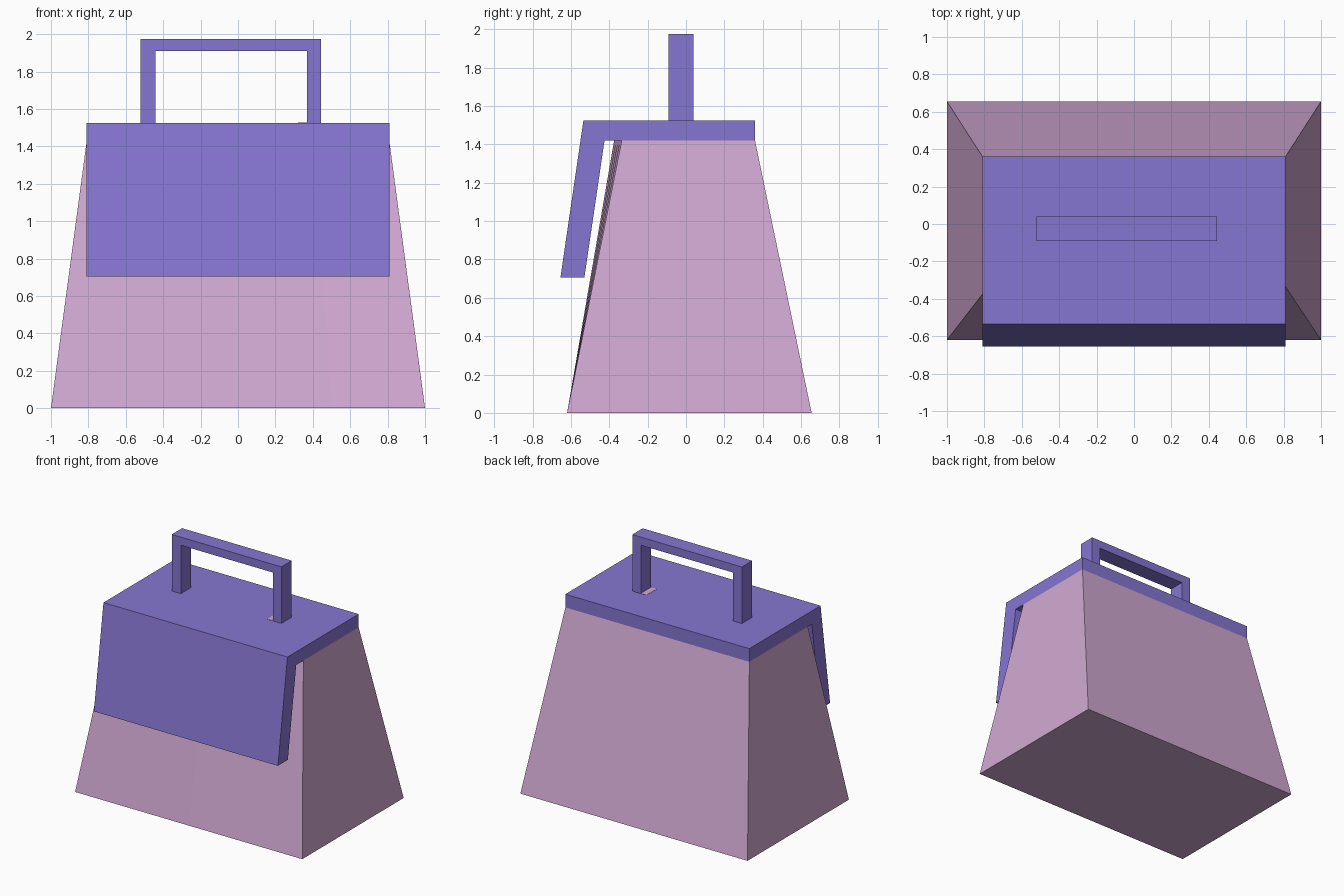
import bpy, bmesh
from mathutils import Vector

if "Cube" in bpy.data.objects:
    bpy.data.objects.remove(bpy.data.objects["Cube"])


def material(name, rgb):
    m = bpy.data.materials.new(name)
    m.diffuse_color = (*rgb, 1)
    m.use_nodes = True
    m.node_tree.nodes["Principled BSDF"].inputs["Base Color"].default_value = m.diffuse_color
    return m


pink = material("pink_leather", (0.64, 0.40, 0.65))
purple = material("purple_leather", (0.24, 0.18, 0.64))


def finish(name, bm, mat):
    bmesh.ops.recalc_face_normals(bm, faces=bm.faces)
    mesh = bpy.data.meshes.new(name)
    bm.to_mesh(mesh)
    bm.free()
    mesh.materials.append(mat)
    obj = bpy.data.objects.new(name, mesh)
    bpy.context.collection.objects.link(obj)
    return obj


def extrude_profile(name, points, push, mat):
    """Closed 3D outline pushed along a vector into a solid."""
    bm = bmesh.new()
    face = bm.faces.new([bm.verts.new(p) for p in points])
    ext = bmesh.ops.extrude_face_region(bm, geom=[face], use_keep_orig=True)
    moved = [g for g in ext["geom"] if isinstance(g, bmesh.types.BMVert)]
    bmesh.ops.translate(bm, verts=moved, vec=Vector(push))
    return finish(name, bm, mat)


# Tapered body; the top front edge is slightly skewed, so the front is in strips
bm = bmesh.new()
n = 4
low, high = [], []
for i in range(n + 1):
    t = i / n
    low.append(bm.verts.new((-1 + 2 * t, -0.62, 0)))
    high.append(bm.verts.new((-0.81 + 1.62 * t, -0.375 + 0.04 * t, 1.42)))
low += [bm.verts.new((s, 0.655, 0)) for s in (1, -1)]
high += [bm.verts.new((s * 0.81, 0.36, 1.42)) for s in (1, -1)]
for i in range(len(low)):
    j = (i + 1) % len(low)
    bm.faces.new((low[i], low[j], high[j], high[i]))
bm.faces.new(low[::-1])
bm.faces.new(high)
finish("bag_body", bm, pink)

# Lid that folds over and hangs down the front
lid = [(0.36, 1.42), (0.36, 1.525), (-0.535, 1.525),
       (-0.655, 0.705), (-0.53, 0.705), (-0.425, 1.42)]
extrude_profile("front_flap", [(-0.81, y, z) for y, z in lid], (1.62, 0, 0), purple)

# Square handle arch
arch = [(-0.52, 1.525), (-0.52, 1.975), (0.445, 1.975), (0.445, 1.525),
        (0.37, 1.525), (0.37, 1.91), (-0.44, 1.91), (-0.44, 1.525)]
extrude_profile("handle", [(x, -0.09, z) for x, z in arch], (0, 0.13, 0), purple)

# Small pink patch showing through the lid beside the right handle leg
patch = [(0.32, -0.09), (0.37, -0.09), (0.37, 0.04), (0.32, 0.04)]
extrude_profile("handle_slot_patch", [(x, y, 1.515) for x, y in patch], (0, 0, 0.012), pink)
